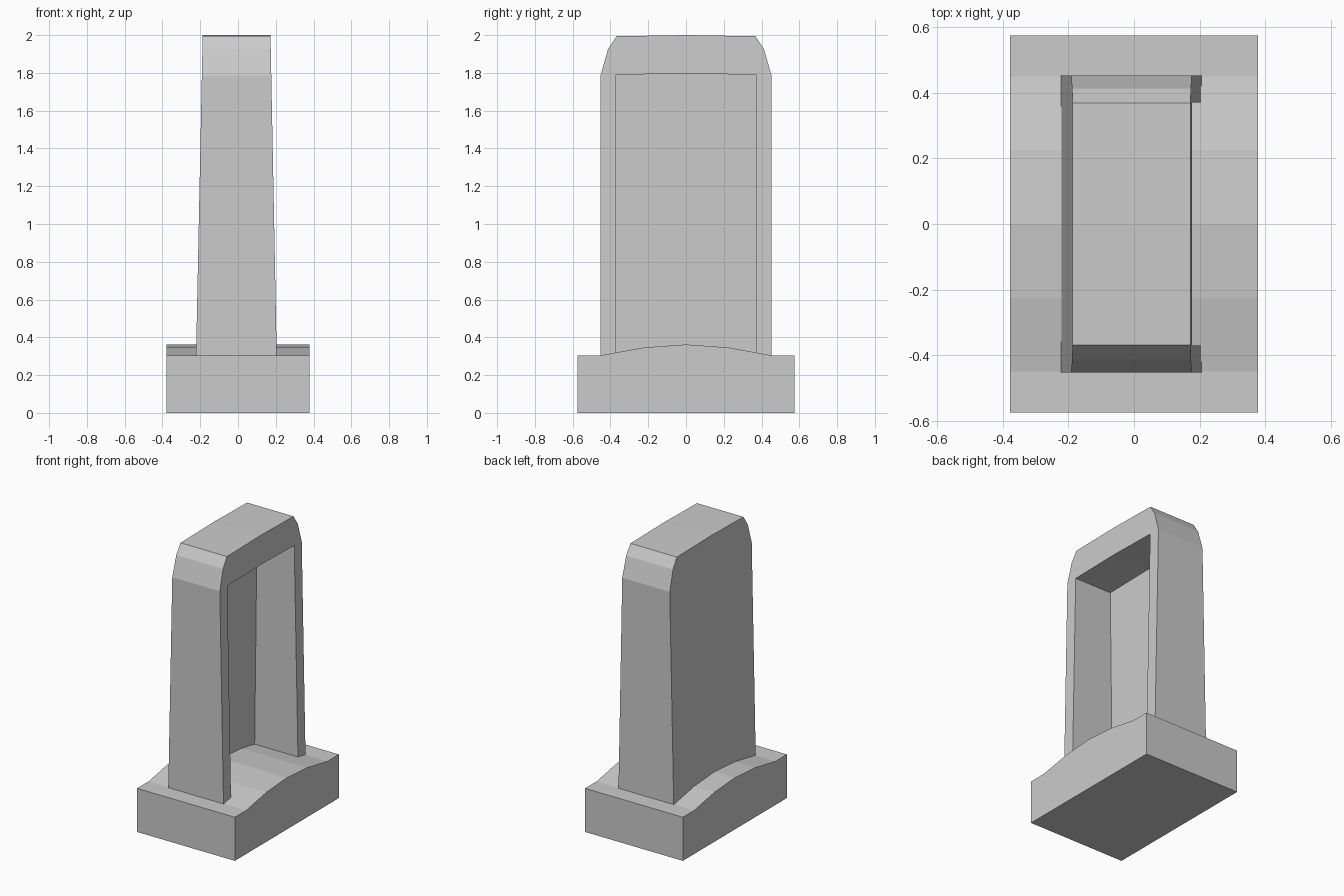
import bpy, bmesh

if "Cube" in bpy.data.objects:
    bpy.data.objects.remove(bpy.data.objects["Cube"])


def finish(bm, name):
    bmesh.ops.recalc_face_normals(bm, faces=bm.faces[:])
    mesh = bpy.data.meshes.new(name)
    bm.to_mesh(mesh)
    bm.free()
    obj = bpy.data.objects.new(name, mesh)
    bpy.context.collection.objects.link(obj)
    return obj


def loop(bm, profile, x_at):
    """Place a (y, z) profile on a plane whose x depends on height."""
    return [bm.verts.new((x_at(z), y, z)) for y, z in profile]


def bridge(bm, a, b):
    """Join two open vertex rows with quads."""
    for i in range(len(a) - 1):
        bm.faces.new((a[i], a[i + 1], b[i + 1], b[i]))


def mirrored(half):
    """Mirror a (y, z) half profile, ending on y = 0 or beside it."""
    return half + [(-y, z) for y, z in reversed(half) if y != 0]


def slope(x_low, x_high):
    return lambda z: x_low + (x_high - x_low) * (z - 0.305) / 1.695


# Plinth with a gently humped top
bm = bmesh.new()
hump = mirrored([(-0.575, 0), (-0.575, 0.305), (-0.45, 0.305),
                 (-0.225, 0.346), (0, 0.362)])
left = loop(bm, hump, lambda z: -0.378)
right = loop(bm, hump, lambda z: 0.378)
bm.faces.new(left)
bm.faces.new(right)
bridge(bm, left + left[:1], right + right[:1])
finish(bm, "plinth")

# Tapered upright slab, recessed on its +x face, open down to the plinth
bm = bmesh.new()
outline = mirrored([(-0.453, 0.30), (-0.453, 1.785), (-0.413, 1.925),
                    (-0.368, 1.994), (0, 2.0)])
opening = mirrored([(-0.37, 0.30), (-0.37, 1.79), (0, 1.797)])
front_x = slope(0.205, 0.172)
back = loop(bm, outline, slope(-0.222, -0.187))
front = loop(bm, outline, front_x)
rim = loop(bm, opening, front_x)
niche = loop(bm, opening, slope(-0.13, -0.11))
bm.faces.new(back)
bm.faces.new(niche)
bm.faces.new(front + rim[::-1])
bridge(bm, back, front)
bridge(bm, rim, niche)
# Underside
bm.faces.new((back[0], front[0], rim[0], niche[0],
              niche[-1], rim[-1], front[-1], back[-1]))
finish(bm, "recessed_slab")
